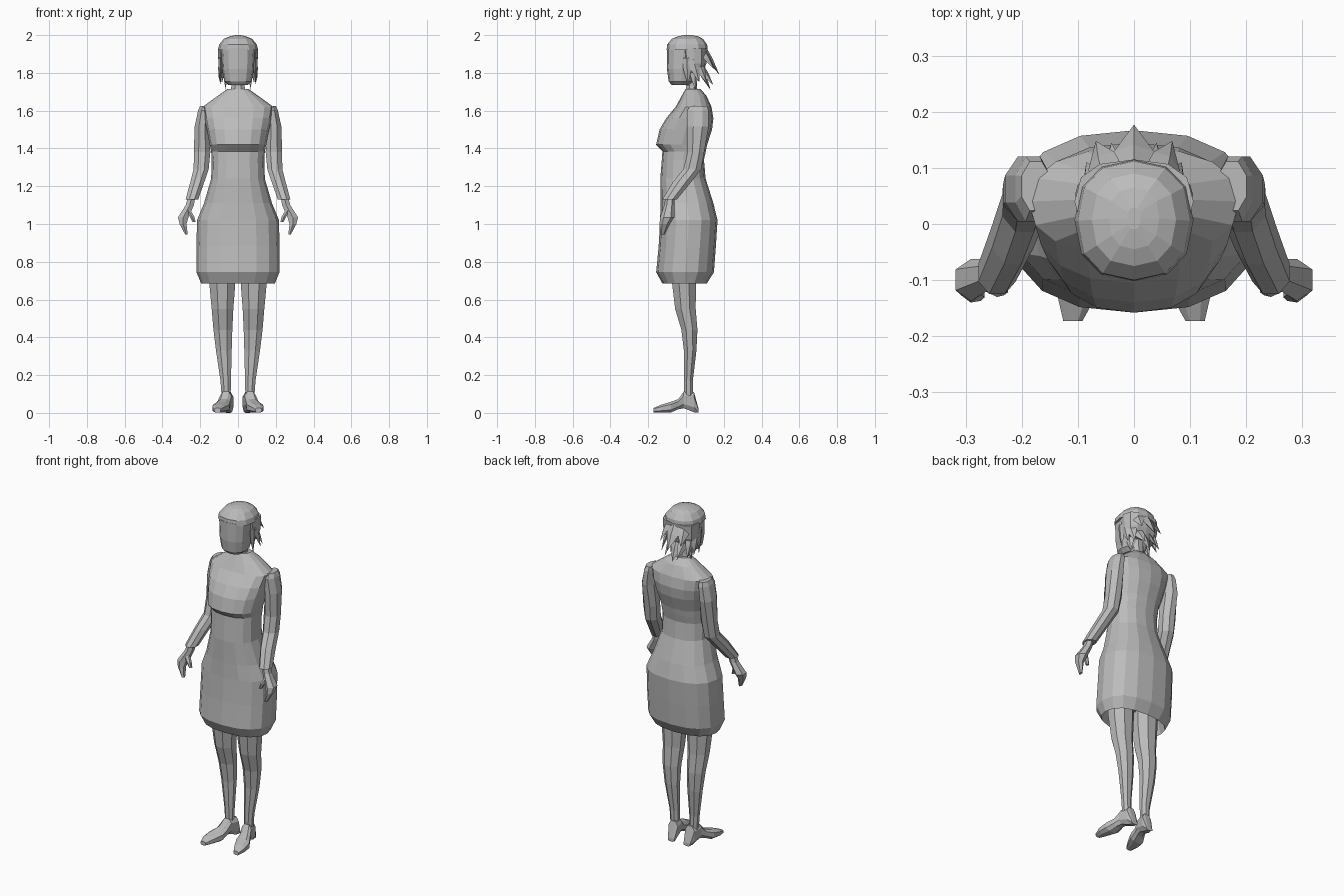
import bpy, bmesh, math
from mathutils import Vector

grey = bpy.data.materials.new("plain grey")
grey.diffuse_color = (0.5, 0.5, 0.5, 1)


def finish(bm, name, mirror=False):
    bmesh.ops.recalc_face_normals(bm, faces=bm.faces)
    me = bpy.data.meshes.new(name)
    bm.to_mesh(me)
    bm.free()
    me.materials.append(grey)
    ob = bpy.data.objects.new(name, me)
    bpy.context.scene.collection.objects.link(ob)
    if mirror:
        ob.modifiers.new("mirror", 'MIRROR')
    return ob


def loft(name, rings, n=8, power=1.0, along='z', mirror=False):
    """Rings are (position, centre x, half width, low, high) along z or y."""
    bm = bmesh.new()
    loops = []
    for t, cx, hw, lo, hi in rings:
        loop = []
        for i in range(n):
            a = 2 * math.pi * (i + 0.5 * (n < 12)) / n
            c, s = math.cos(a), math.sin(a)
            x = cx + hw * math.copysign(abs(c) ** power, c)
            v = (lo + hi) / 2 + (hi - lo) / 2 * math.copysign(abs(s) ** power, s)
            loop.append(bm.verts.new((x, v, t) if along == 'z' else (x, t, v)))
        loops.append(loop)
    for a, b in zip(loops, loops[1:]):
        for i in range(n):
            j = (i + 1) % n
            bm.faces.new((a[i], a[j], b[j], b[i]))
    bm.faces.new(loops[0])
    bm.faces.new(loops[-1])
    return finish(bm, name, mirror)


def spikes(name, items, mirror=False):
    """Flat tapering locks: (base, tip, half width)."""
    bm = bmesh.new()
    for base, tip, r in items:
        base, tip = Vector(base), Vector(tip)
        d = (tip - base).normalized()
        out = Vector((base.x, base.y - 0.01, 0)).normalized()
        side = d.cross(out).normalized() * r
        thick = side.cross(d).normalized() * r * 0.4
        mid = base.lerp(tip, 0.45)
        rows = [[bm.verts.new(p + k * q) for q in (side, thick, -side, -thick)]
                for p, k in ((base, 1), (mid, 0.8))]
        top = bm.verts.new(tip)
        bm.faces.new(rows[0])
        for i in range(4):
            j = (i + 1) % 4
            bm.faces.new((rows[0][i], rows[0][j], rows[1][j], rows[1][i]))
            bm.faces.new((rows[1][i], rows[1][j], top))
    return finish(bm, name, mirror)


# dress with skirt, waist, bust ledge and shoulders
loft("dress", [
    (0.76, 0, 0.17, -0.10, 0.09), (0.685, 0, 0.195, -0.125, 0.11),
    (0.745, 0, 0.22, -0.158, 0.148), (0.88, 0, 0.22, -0.145, 0.158),
    (1.02, 0, 0.217, -0.137, 0.167), (1.11, 0, 0.18, -0.135, 0.145),
    (1.24, 0, 0.142, -0.136, 0.104), (1.34, 0, 0.14, -0.128, 0.095),
    (1.385, 0, 0.142, -0.125, 0.105), (1.42, 0, 0.15, -0.158, 0.112),
    (1.50, 0, 0.165, -0.140, 0.138), (1.56, 0, 0.178, -0.105, 0.145),
    (1.62, 0, 0.188, -0.055, 0.135), (1.68, 0, 0.105, -0.022, 0.108),
    (1.715, 0, 0.055, -0.002, 0.075)], n=16, power=0.85)

# neck
loft("neck", [(1.66, 0, 0.05, -0.01, 0.07), (1.73, 0, 0.038, 0, 0.06),
              (1.82, 0, 0.04, -0.02, 0.06)])

# sleeves, bent forward at the elbow
loft("sleeve", [
    (1.625, 0.175, 0.028, 0.02, 0.115), (1.60, 0.18, 0.034, 0.0, 0.125),
    (1.515, 0.191, 0.042, 0.0, 0.125), (1.38, 0.19, 0.047, 0.005, 0.10),
    (1.29, 0.195, 0.043, -0.018, 0.085), (1.22, 0.216, 0.04, -0.075, 0.03),
    (1.13, 0.244, 0.036, -0.128, -0.045)], mirror=True)

# hands
loft("hand", [
    (1.15, 0.244, 0.022, -0.108, -0.058), (1.10, 0.255, 0.025, -0.115, -0.062),
    (1.035, 0.29, 0.032, -0.137, -0.062), (1.0, 0.291, 0.021, -0.14, -0.085),
    (0.945, 0.273, 0.008, -0.137, -0.112)], n=6, mirror=True)
loft("thumb", [(1.01, 0.232, 0.009, -0.127, -0.105),
               (1.04, 0.244, 0.014, -0.13, -0.098),
               (1.075, 0.266, 0.016, -0.12, -0.085)], n=6, mirror=True)

# legs
loft("leg", [
    (0.09, 0.063, 0.026, -0.012, 0.038), (0.17, 0.065, 0.030, -0.012, 0.038),
    (0.33, 0.075, 0.045, -0.014, 0.058), (0.44, 0.080, 0.054, -0.028, 0.064),
    (0.55, 0.082, 0.062, -0.062, 0.056), (0.68, 0.083, 0.074, -0.078, 0.057),
    (0.80, 0.085, 0.076, -0.08, 0.06)], mirror=True)

# shoes, turned slightly outward
loft("shoe", [
    (0.067, 0.052, 0.022, 0.0, 0.02), (0.042, 0.055, 0.032, 0.0, 0.115),
    (-0.012, 0.065, 0.032, 0.022, 0.115), (-0.04, 0.075, 0.035, 0.018, 0.075),
    (-0.08, 0.088, 0.045, 0.0, 0.06), (-0.13, 0.102, 0.036, 0.0, 0.045),
    (-0.173, 0.109, 0.018, 0.002, 0.026)], n=8, power=0.75, along='y', mirror=True)

# head and hair cap
loft("head", [
    (1.735, 0, 0.05, -0.075, 0.02), (1.755, 0, 0.073, -0.092, 0.045),
    (1.82, 0, 0.084, -0.101, 0.06), (1.93, 0, 0.09, -0.102, 0.08)],
    n=12, power=0.8)
loft("hair_cap", [
    (1.92, 0, 0.106, -0.102, 0.115), (1.95, 0, 0.1, -0.1, 0.112),
    (1.98, 0, 0.075, -0.075, 0.09), (1.993, 0, 0.045, -0.045, 0.065),
    (2.0, 0, 0.012, -0.01, 0.03)], n=12, power=0.85)
loft("back_hair", [
    (1.80, 0, 0.09, 0.01, 0.088), (1.85, 0, 0.104, -0.02, 0.108),
    (1.93, 0, 0.106, -0.035, 0.115)], n=12, power=0.8)

# ragged locks at the back and sides
spikes("middle_locks", [
    ((0, 0.09, 1.93), (0, 0.177, 1.79), 0.045),
    ((0, 0.07, 1.83), (0, 0.13, 1.71), 0.04)])
spikes("side_locks", [
    ((0.05, 0.085, 1.92), (0.068, 0.148, 1.82), 0.035),
    ((0.045, 0.07, 1.84), (0.04, 0.145, 1.735), 0.03),
    ((0.075, 0.06, 1.86), (0.085, 0.11, 1.745), 0.03),
    ((0.092, 0.035, 1.87), (0.1, 0.07, 1.75), 0.03),
    ((0.094, 0.005, 1.88), (0.092, 0.01, 1.735), 0.026),
    ((0.06, 0.04, 1.82), (0.068, 0.05, 1.71), 0.025)], mirror=True)
